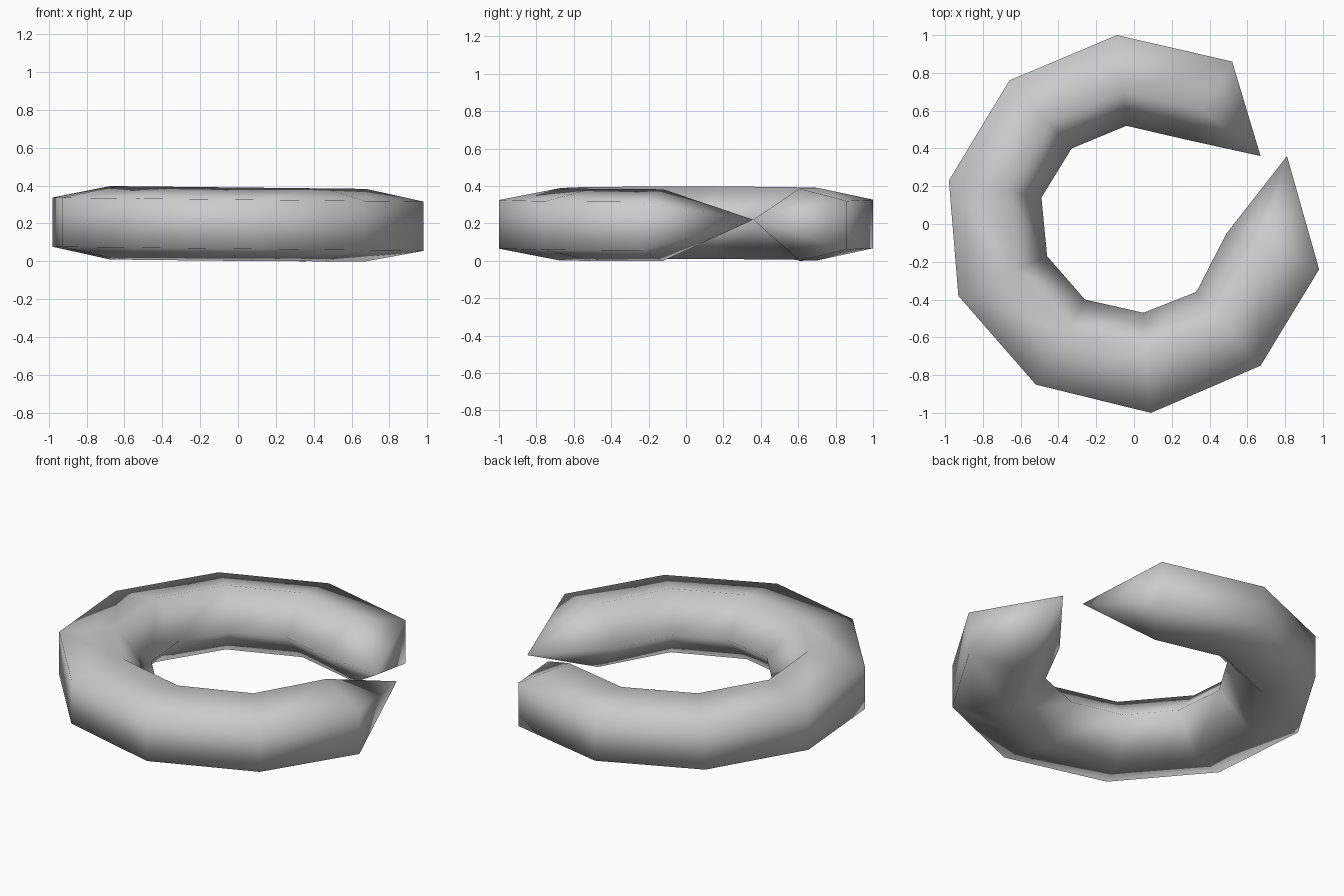
import bpy
import bmesh
from mathutils import Vector

cube = bpy.data.objects.get("Cube")
if cube:
    bpy.data.objects.remove(cube, do_unlink=True)

# One flat grey for the whole ring
grey = bpy.data.materials.new("light grey")
grey.use_nodes = True
colour = (0.6, 0.6, 0.6, 1)
grey.diffuse_color = colour
grey.node_tree.nodes["Principled BSDF"].inputs["Base Color"].default_value = colour

# Outer and inner rim of the open ring, counter-clockwise in plan
outer_rim = [(0.52, 0.86), (-0.09, 1), (-0.66, 0.76), (-0.98, 0.23), (-0.93, -0.38),
             (-0.52, -0.85), (0.09, -1), (0.67, -0.75), (0.98, -0.24)]
inner_rim = [(0.26, 0.45), (-0.04, 0.52), (-0.33, 0.4), (-0.49, 0.14), (-0.46, -0.17),
             (-0.26, -0.4), (0.05, -0.47), (0.33, -0.36), (0.49, -0.05)]
start_tip = (0.67, 0.36, 0.22)
end_tip = (0.81, 0.36, 0.22)

# Five-sided section: fraction from inner to outer rim, height from the middle
section = [(1, -0.13), (1, 0.13), (0.38, 0.194), (0, 0), (0.38, -0.194)]
middle_height = 0.196
slope = -0.011


def add_section(bm, outer, inner):
    """Place one five-sided section between the two rims."""
    outer, inner = Vector(outer), Vector(inner)
    ring = []
    for across, height in section:
        p = inner.lerp(outer, across)
        z = max(0, middle_height + height + slope * p.x)
        ring.append(bm.verts.new((p.x, p.y, z)))
    return ring


def add_point(bm, ring, tip):
    """Close an end of the tube to a single point."""
    apex = bm.verts.new(tip)
    for a, b in zip(ring, ring[1:] + ring[:1]):
        bm.faces.new((a, b, apex))


bm = bmesh.new()
rings = [add_section(bm, o, i) for o, i in zip(outer_rim, inner_rim)]

# Tube walls
for near, far in zip(rings, rings[1:]):
    for k in range(len(section)):
        n = (k + 1) % len(section)
        bm.faces.new((near[k], near[n], far[n], far[k]))

# Pointed ends
add_point(bm, rings[0], start_tip)
add_point(bm, rings[-1], end_tip)

bmesh.ops.recalc_face_normals(bm, faces=bm.faces)
for face in bm.faces:
    face.smooth = True

mesh = bpy.data.meshes.new("open_ring")
bm.to_mesh(mesh)
bm.free()
mesh.materials.append(grey)
ring_object = bpy.data.objects.new("open_ring", mesh)
bpy.context.collection.objects.link(ring_object)
